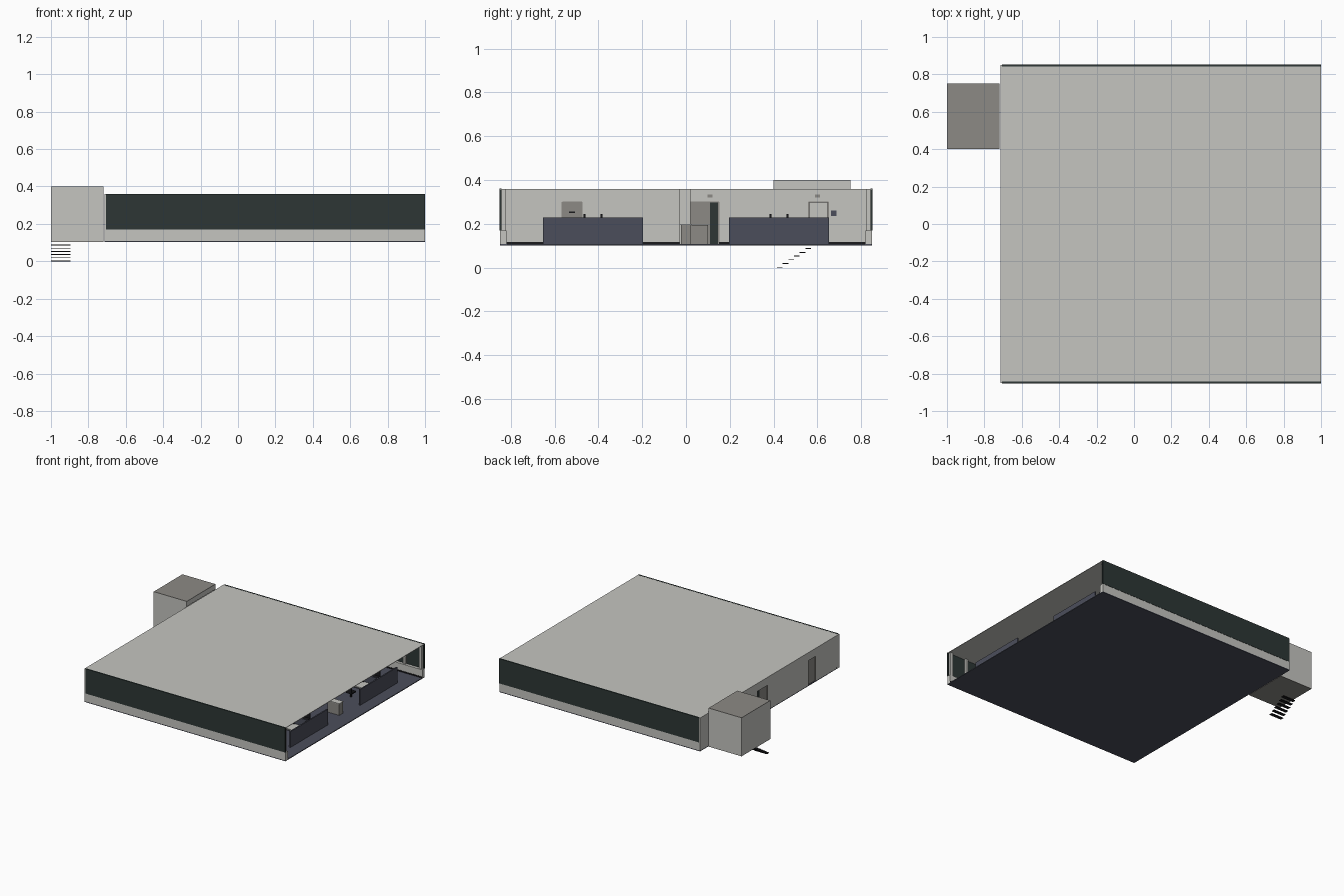
import bpy
import bmesh
from mathutils import Matrix, Vector

default_cube = bpy.data.objects.get("Cube")
if default_cube:
    bpy.data.objects.remove(default_cube, do_unlink=True)


def material(name, red, green, blue):
    mat = bpy.data.materials.new(name)
    mat.use_nodes = True
    colour = (red, green, blue, 1)
    mat.diffuse_color = colour
    mat.node_tree.nodes["Principled BSDF"].inputs["Base Color"].default_value = colour
    return mat


light_grey = material("light grey plaster", .558, .558, .527)
mid_grey = material("mid grey panel", .262, .254, .235)
dark_glass = material("dark glass", .026, .037, .036)
blue_grey = material("blue grey carpet", .071, .076, .105)
black = material("black metal", .01, .01, .012)


def boxes(name, mat, extents):
    """One object made of boxes, each given as x, y and z (low, high) pairs."""
    bm = bmesh.new()
    for spans in extents:
        centre = Vector([(low + high) / 2 for low, high in spans])
        size = Vector([high - low for low, high in spans])
        matrix = Matrix.Translation(centre) @ Matrix.Diagonal(size).to_4x4()
        bmesh.ops.create_cube(bm, size=1, matrix=matrix)
    mesh = bpy.data.meshes.new(name)
    bm.to_mesh(mesh)
    bm.free()
    mesh.materials.append(mat)
    obj = bpy.data.objects.new(name, mesh)
    bpy.context.collection.objects.link(obj)
    return obj


def around(centre, half):
    return (centre - half, centre + half)


def mirrored(span, side):
    return tuple(sorted(side * value for value in span))


# Main dimensions
FLOOR, TOP, SILL, DOOR = .105, .36, .17, .3
WEST, EAST, HALF = -.715, 1, .85
length = (WEST, EAST)
wall_x = (WEST, WEST + .015)

# Floor and roof slabs
boxes("floor", blue_grey, [(length, (-HALF, HALF), (FLOOR - .003, FLOOR + .003))])
boxes("roof", light_grey, [(length, (-HALF, HALF), (TOP - .004, TOP))])

# Long sides: low sill wall, window band, inner mullions and skirting
for side, label in ((-1, "front"), (1, "back")):
    boxes(label + "_sill_wall", light_grey,
          [(length, mirrored((.82, HALF), side), (FLOOR, SILL))])
    boxes(label + "_window_band", dark_glass,
          [((WEST + .008, EAST), mirrored((.842, HALF + .002), side), (SILL, TOP + .001))])
    boxes(label + "_mullions", light_grey,
          [(around(.14 * i, .01), mirrored((.825, .842), side), (SILL, TOP - .004))
           for i in range(-4, 8)])
    boxes(label + "_skirting", black,
          [(length, mirrored((.817, .82), side), (FLOOR, FLOOR + .012))])

# End wall with three door openings
openings = [(-.565, -.475), (.02, .15), (.56, .65)]
edges = [-HALF] + [y for opening in openings for y in opening] + [HALF]
piers = list(zip(edges[::2], edges[1::2]))
boxes("end_wall", light_grey,
      [(wall_x, pier, (FLOOR, TOP)) for pier in piers]
      + [(wall_x, opening, (DOOR, TOP)) for opening in openings])
boxes("end_wall_skirting", black,
      [((wall_x[1], wall_x[1] + .003), pier, (FLOOR, FLOOR + .012)) for pier in piers])

# Doors, handles and frames
leaf_x = (WEST + .008, WEST + .012)
boxes("side_door", mid_grey, [(leaf_x, openings[0], (FLOOR, DOOR))])
boxes("side_door_bar", black,
      [((leaf_x[1], leaf_x[1] + .006), around(-.52, .014), around(.253, .004))])
boxes("entrance_door", mid_grey, [(leaf_x, (.02, .11), (FLOOR, DOOR))])
boxes("entrance_door_glass", dark_glass, [(leaf_x, (.11, .15), (FLOOR, DOOR))])
frame_x = (WEST + .001, wall_x[1] + .003)
boxes("door_frames", mid_grey,
      [(frame_x, around(y, .003), (FLOOR, DOOR)) for opening in openings for y in opening]
      + [(frame_x, opening, around(DOOR, .003)) for opening in openings])

# Wall signs
sign_x = (wall_x[1], wall_x[1] + .004)
boxes("door_signs", mid_grey,
      [(sign_x, around(y, .012), around(.328, .007)) for y in (.11, .6)])
boxes("notice_boards", blue_grey,
      [(sign_x, around(.675, .013), around(.248, .012))])

# Stair lobby attached to the end wall
LOBBY_TOP, LOBBY_X, LOBBY_Y = .4, (-1, -.718), (.4, .75)
lobby_z = (FLOOR, LOBBY_TOP - .003)
boxes("lobby_walls", light_grey,
      [(LOBBY_X, (LOBBY_Y[0], LOBBY_Y[0] + .005), lobby_z),
       (LOBBY_X, (LOBBY_Y[1] - .005, LOBBY_Y[1]), lobby_z),
       ((-1, -.995), LOBBY_Y, lobby_z),
       ((-.723, -.718), LOBBY_Y, (TOP, lobby_z[1]))])
boxes("lobby_roof", mid_grey, [(LOBBY_X, LOBBY_Y, (lobby_z[1], LOBBY_TOP))])
boxes("lobby_floor", mid_grey, [(LOBBY_X, LOBBY_Y, (FLOOR - .003, FLOOR + .001))])

# Open stair treads below the lobby
boxes("stair_treads", black,
      [((-1, -.895), around(.428 + .026 * i, .013), (.017 * i, .017 * i + .004))
       for i in range(6)])

# Two rows of cubicles: panels, desks, screens and chairs
ROW_START, BAY, BAYS = -.4, .26, 5
row_end = ROW_START + BAY * BAYS
PANEL_TOP = .23
for side, label in ((-1, "front"), (1, "back")):
    middle = .425 * side
    panels = [(around(ROW_START + BAY * i, .005), around(middle, .228), (FLOOR, PANEL_TOP))
              for i in range(BAYS + 1)]
    panels.append(((ROW_START, row_end), around(middle, .005), (FLOOR, PANEL_TOP)))
    boxes(label + "_cubicle_panels", blue_grey, panels)
    desks, screens, seats, backs = [], [], [], []
    for i in range(BAYS):
        x = ROW_START + BAY * (i + .5)
        for face in (-1, 1):
            def across(low, high):
                return tuple(sorted((middle + face * low, middle + face * high)))
            desks.append((around(x, BAY / 2 - .005), across(.005, .1), around(.17, .004)))
            screens.append((around(x, .035), across(.035, .043), (.19, .245)))
            screens.append((around(x, .006), across(.03, .048), (.174, .19)))
            seats.append((around(x, .025), across(.12, .17), (.14, .15)))
            seats.append((around(x, .005), across(.14, .15), (FLOOR, .14)))
            backs.append((around(x, .025), across(.17, .177), (.15, .21)))
    boxes(label + "_desktops", light_grey, desks)
    boxes(label + "_screens", black, screens)
    boxes(label + "_chair_seats", black, seats)
    boxes(label + "_chair_backs", black, backs)

# Central aisle: columns and low cabinets
boxes("centre_columns", light_grey,
      [(around(x, .025), (-.03, .02), (FLOOR, TOP - .004)) for x in (-.4, .14)])
boxes("low_cabinets", mid_grey,
      [(around(x, .05), (-.022, .022), (FLOOR, .195)) for x in (-.15, .4, .83)])
boxes("cabinet_tops", light_grey,
      [(around(x, .053), (-.025, .025), (.195, .2)) for x in (-.15, .4, .83)])
boxes("copier", mid_grey, [((.1, .18), (.022, .1), (FLOOR, .195))])
